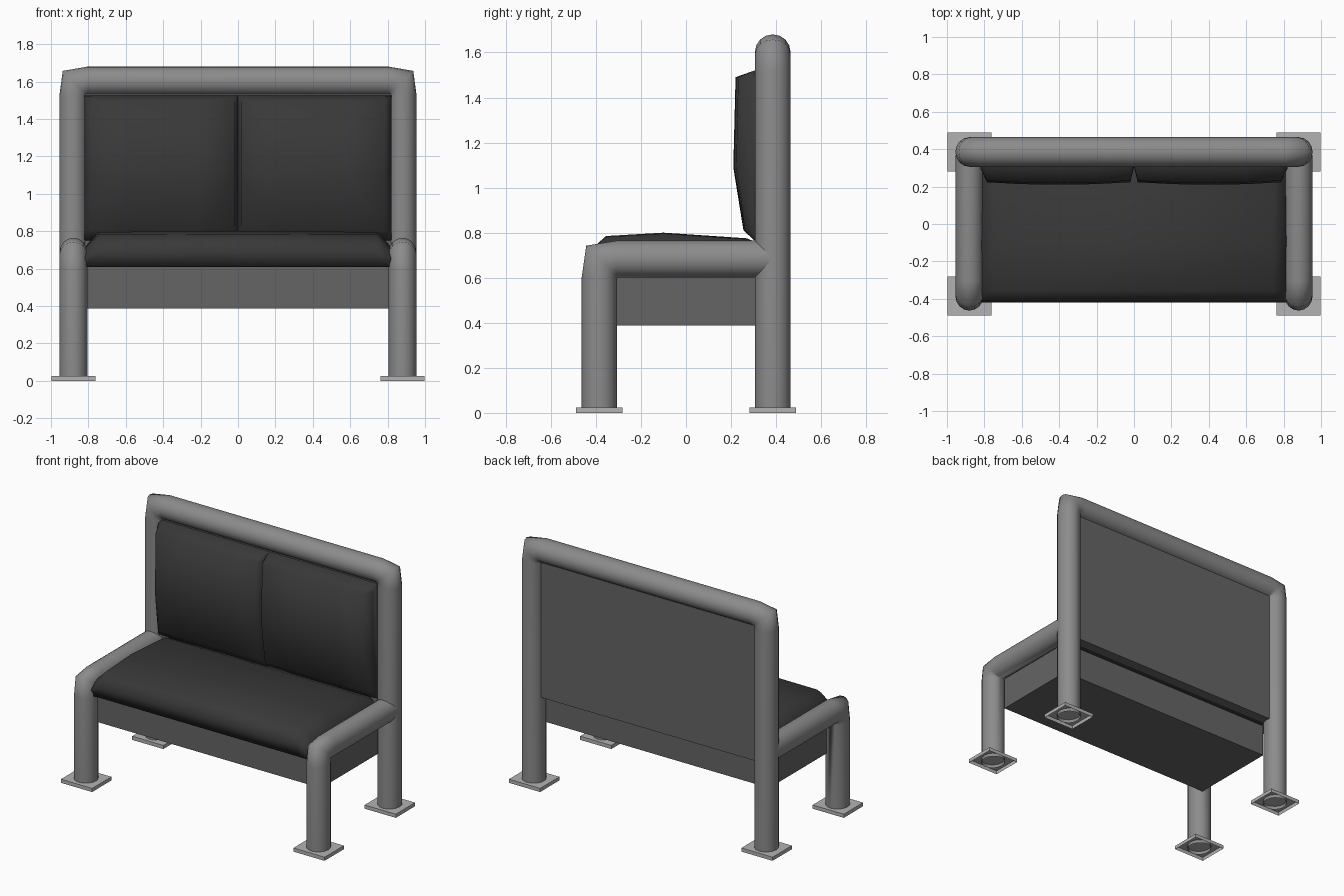
import bpy, bmesh, math
from mathutils import Vector

if "Cube" in bpy.data.objects:
    bpy.data.objects.remove(bpy.data.objects["Cube"])


def material(name, v):
    m = bpy.data.materials.new(name)
    m.diffuse_color = (v, v, v, 1)
    m.use_nodes = True
    m.node_tree.nodes["Principled BSDF"].inputs["Base Color"].default_value = m.diffuse_color
    return m


METAL = material("metal_grey", 0.26)
PANEL = material("panel_grey", 0.13)
CUSHION = material("cushion_dark", 0.04)
PLATE = material("plate_light", 0.45)


def finish(name, bm, mat, angle=None):
    bmesh.ops.remove_doubles(bm, verts=bm.verts, dist=0.0001)
    bmesh.ops.recalc_face_normals(bm, faces=bm.faces)
    me = bpy.data.meshes.new(name)
    bm.to_mesh(me)
    bm.free()
    ob = bpy.data.objects.new(name, me)
    bpy.context.collection.objects.link(ob)
    me.materials.append(mat)
    if angle:
        bpy.ops.object.select_all(action='DESELECT')
        ob.select_set(True)
        bpy.context.view_layer.objects.active = ob
        bpy.ops.object.shade_smooth_by_angle(angle=math.radians(angle))
    return ob


def loft(name, rings, mat, angle, caps):
    bm = bmesh.new()
    vs = [[bm.verts.new(p) for p in r] for r in rings]
    n = len(vs[0])
    for a, b in zip(vs, vs[1:]):
        for i in range(n):
            j = (i + 1) % n
            bm.faces.new((a[i], a[j], b[j], b[i]))
    if caps:
        bm.faces.new(vs[0])
        bm.faces.new(vs[-1])
    return finish(name, bm, mat, angle)


def tube(name, pairs, half_width, sides=16):
    # each ring runs between an inner and an outer bend point
    rings = []
    for inner, outer in pairs:
        a, b = Vector(inner), Vector(outer)
        c, u = (a + b) / 2, (b - a) / 2
        rings.append([c + u * math.cos(t) + half_width * math.sin(t)
                      for t in (2 * math.pi * k / sides for k in range(sides))])
    return loft(name, rings, METAL, 80, False)


def box(name, lo, hi, mat, open_bottom=False):
    bm = bmesh.new()
    bmesh.ops.create_cube(bm, size=1)
    for v in bm.verts:
        v.co = [lo[i] + (v.co[i] + 0.5) * (hi[i] - lo[i]) for i in range(3)]
    if open_bottom:
        bm.normal_update()
        bmesh.ops.delete(bm, geom=[f for f in bm.faces if f.normal.z < -0.9], context='FACES_ONLY')
    return finish(name, bm, mat)


# Back frame: one bent tube, posts and top rail
Y = 0.385
half = [((-.805, .002), (-.955, .002)), ((-.805, 1.525), (-.955, 1.525)),
        ((-.805, 1.525), (-.937, 1.657)), ((-.805, 1.525), (-.805, 1.68))]
full = half + [((-a[0], a[1]), (-b[0], b[1])) for a, b in reversed(half)]
tube("back_frame", [((a[0], Y, a[1]), (b[0], Y, b[1])) for a, b in full], Vector((0, .079, 0)))

# Front legs bending into armrests, with foot plates
arm = [((-.306, .002), (-.463, .002)), ((-.306, .602), (-.463, .602)),
       ((-.306, .602), (-.443, .742)), ((-.306, .602), (-.306, .765)),
       ((.37, .602), (.37, .765))]
for side, s in (("left", -1), ("right", 1)):
    X = s * 0.88
    tube(side + "_leg_and_arm", [((X, *a), (X, *b)) for a, b in arm], Vector((.075, 0, 0)))
    for where, y in (("front", -.385), ("back", .385)):
        box(f"{side}_{where}_foot_plate", (X - .118, y - .104, 0), (X + .118, y + .104, .025),
            PLATE, open_bottom=True)

# Seat box and back panel, both running into the tubes
box("seat_box", (-.845, -.31, .388), (.845, .307, .61), PANEL)
box("back_panel", (-.85, .345, .605), (.85, .412, 1.56), PANEL)

# Seat cushion: side profile, lowered at both ends
seat = [(-.31, .608), (-.405, .612), (-.42, .69), (-.40, .745), (-.355, .785),
        (-.1, .80), (.27, .775), (.305, .76), (.35, .75), (.35, .608)]
rings = []
for x, f in ((-.83, .5), (-.745, .98), (0, 1), (.745, .98), (.83, .5)):
    rings.append([(x, y, .608 + (z - .608) * f) for y, z in seat])
loft("seat_cushion", rings, CUSHION, 80, True)

# Two back cushions: side profile bulging forward, outer edge tucked behind the post
back = [(.35, 1.53), (.31, 1.522), (.22, 1.49), (.21, 1.09), (.255, .81), (.31, .76), (.35, .75)]
stations = [(0, .05), (.02, .87), (.21, .97), (.4, 1), (.6, .97), (.785, .87), (.82, .15)]
for name, s in (("left_back_cushion", -1), ("right_back_cushion", 1)):
    rings = [[(x * s, y if y >= .31 else .31 - (.31 - y) * f, z) for y, z in back]
             for x, f in stations]
    loft(name, rings, CUSHION, 88, True)
